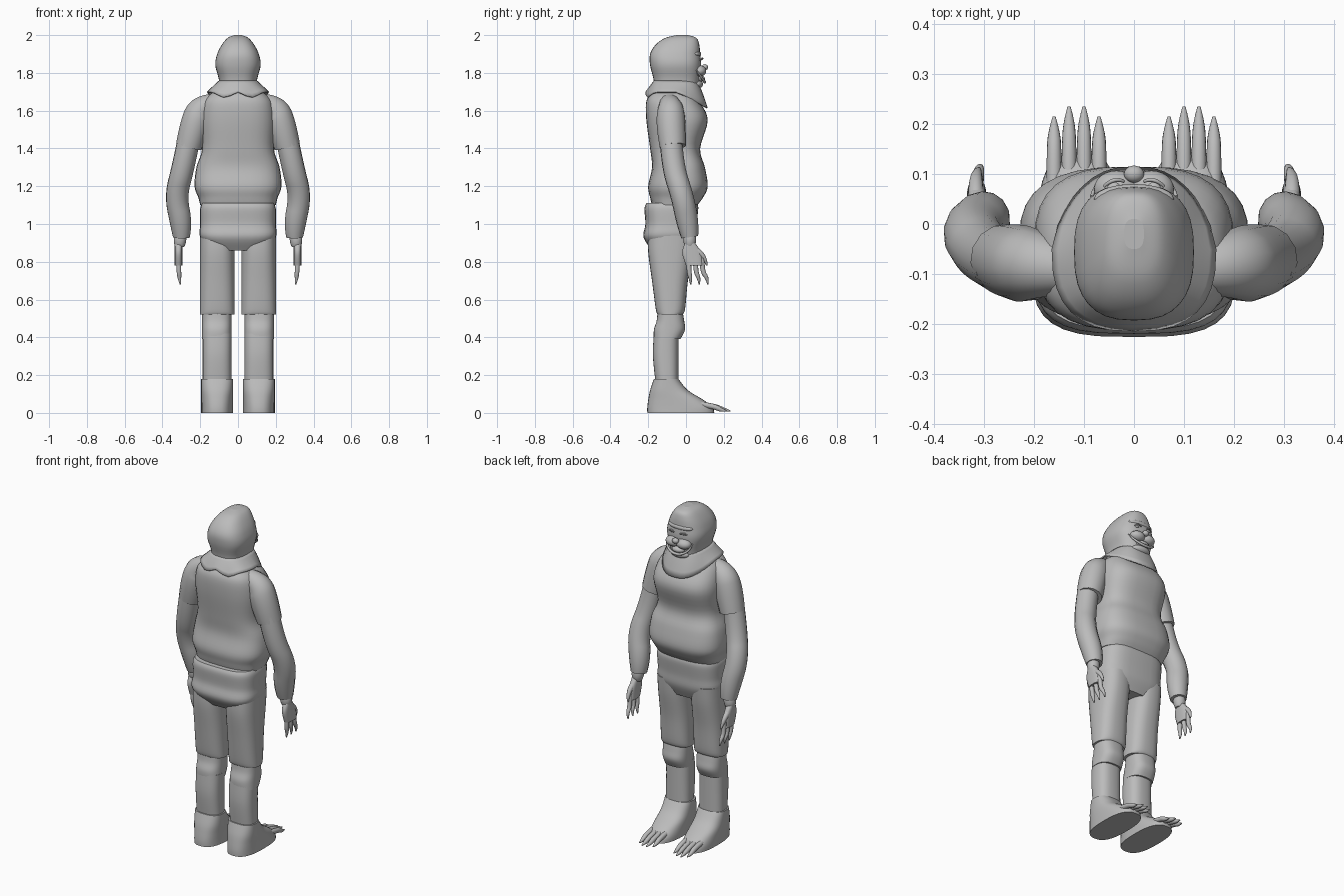
import bpy, bmesh, math
from mathutils import Vector

cube = bpy.data.objects.get("Cube")
if cube:
    bpy.data.objects.remove(cube, do_unlink=True)

colour = (.5, .5, .5, 1)
grey = bpy.data.materials.new("plain grey")
grey.use_nodes = True
grey.diffuse_color = colour
grey.node_tree.nodes["Principled BSDF"].inputs["Base Color"].default_value = colour


def finish(name, data, mirrored):
    part = bpy.data.objects.new(name, data)
    bpy.context.collection.objects.link(part)
    data.materials.append(grey)
    if mirrored:
        part.modifiers.new("other side", 'MIRROR').use_mirror_merge = False
    return part


def finish_bmesh(name, bm, mirrored):
    bmesh.ops.recalc_face_normals(bm, faces=bm.faces)
    for face in bm.faces:
        face.smooth = len(face.verts) <= 4
    mesh = bpy.data.meshes.new(name)
    bm.to_mesh(mesh)
    bm.free()
    return finish(name, mesh, mirrored)


def skin(name, rings, mirrored, capped=True):
    """Bridge equal rings of points into one surface."""
    bm = bmesh.new()
    loops = [[bm.verts.new(point) for point in ring] for ring in rings]
    for low, high in zip(loops, loops[1:]):
        for i in range(len(low)):
            bm.faces.new((low[i - 1], low[i], high[i], high[i - 1]))
    if capped:
        bm.faces.new(loops[0])
        bm.faces.new(loops[-1])
    return finish_bmesh(name, bm, mirrored)


def oval(height, left, right, back, front, power, count=32):
    """Rounded rectangle; a higher power gives squarer corners."""
    ring = []
    for i in range(count):
        angle = math.tau * i / count
        across, along = (math.copysign(abs(v) ** (2 / power), v)
                         for v in (math.cos(angle), math.sin(angle)))
        ring.append(Vector((left + right + (right - left) * across,
                            back + front + (front - back) * along, height * 2)) / 2)
    return ring


def smooth_rows(rows, steps=5):
    """Pass a flowing curve through the given cross-section sizes."""
    rows = [Vector(row) for row in rows]
    padded = [rows[0], *rows, rows[-1]]
    for before, start, end, after in zip(padded, padded[1:], padded[2:], padded[3:]):
        for step in range(steps):
            t = step / steps
            ease = t * t * (3 - 2 * t)
            pull_in = (end - before) / 2 * (t * (1 - t) ** 2)
            pull_out = (after - start) / 2 * (t * t * (1 - t))
            yield start.lerp(end, ease) + pull_in - pull_out
    yield rows[-1]


def body(name, rows, power=2.6):
    """Central part from rows of height, half width, back and front."""
    skin(name, [oval(z, -half, half, back, front, power)
                for z, half, back, front in smooth_rows(rows)], False)


def pair(name, inner, outer, rows, power=2.6):
    """Mirrored part of even width from rows of height, back and front."""
    skin(name, [oval(z, inner, outer, back, front, power)
                for z, back, front in smooth_rows(rows)], True)


def strand(name, points, mirrored=True):
    """Round tapered strand through points of x, y, z and radius."""
    curve = bpy.data.curves.new(name, 'CURVE')
    curve.dimensions = '3D'
    curve.bevel_depth = 1
    curve.bevel_resolution = 5
    curve.use_fill_caps = True
    spline = curve.splines.new('NURBS')
    spline.points.add(len(points) - 1)
    for point, (x, y, z, radius) in zip(spline.points, points):
        point.co = (x, y, z, 1)
        point.radius = radius
    spline.use_endpoint_u = True
    spline.order_u = 3
    return finish(name, curve, mirrored)


def ball(name, centre, size, mirrored=False):
    bm = bmesh.new()
    bmesh.ops.create_uvsphere(bm, u_segments=24, v_segments=16, radius=1)
    for vert in bm.verts:
        vert.co = Vector(centre) + vert.co * Vector(size)
    finish_bmesh(name, bm, mirrored)


# Pullover: hem, belly, waist, chest and neckline
body("pullover", [(1.1, .2, -.18, .06), (1.14, .21, -.19, .09), (1.2, .23, -.2, .115),
                  (1.3, .22, -.18, .1), (1.4, .19, -.19, .075), (1.55, .2, -.21, .115),
                  (1.65, .18, -.21, .07), (1.7, .13, -.18, .03)], power=2.8)

# Sleeves: short outer sleeve over a loose long one
strand("upper_sleeves", [(.13, -.09, 1.64, .05), (.2, -.08, 1.62, .07), (.23, -.08, 1.52, .08),
                         (.26, -.07, 1.41, .07)])
strand("lower_sleeves", [(.26, -.08, 1.45, .06), (.29, -.07, 1.3, .06), (.33, -.02, 1.15, .06),
                         (.3, .01, 1, .06), (.3, .02, .93, .045)])

# Hands: wrist, palm, three fingers and a thumb
strand("wrists", [(.305, .02, .95, .03), (.307, .02, .91, .04), (.31, .02, .88, .025)])
pair("palms", .295, .335, [(.91, 0, .04), (.85, -.02, .08), (.78, 0, .09)])
for finger in range(3):
    y = .015 + .035 * finger
    tip = y + .01 * (finger + 1)
    strand(f"fingers_{finger}", [(.315, y, .82, .013), (.313, y, .75, .013),
                                 (.31, tip, .71, .01), (.305, tip, .68, .003)])
strand("thumbs", [(.315, .04, .87, .016), (.32, .1, .84, .016), (.31, .11, .78, .004)])

# Trousers: square seat, straight thighs and a gathered roll at the knee
body("trouser_seat", [(1.11, .19, -.21, .06), (1.08, .2, -.22, .065), (1, .2, -.215, .055),
                      (.93, .2, -.225, .05), (.86, .14, -.18, .02)], power=3.2)
pair("trouser_thighs", .018, .202, [(.95, -.2, .045), (.85, -.2, .035), (.7, -.18, .01),
                                    (.55, -.16, -.005), (.52, -.15, -.02)])
pair("trouser_knees", .035, .19, [(.55, -.15, -.02), (.49, -.155, -.01), (.44, -.17, -.005),
                                  (.39, -.17, -.03)])
pair("shins", .035, .187, [(.42, -.17, -.04), (.3, -.175, -.04), (.15, -.16, -.04)])

# Feet: heel and instep, then four long toes
pair("feet", .026, .195, [(.18, -.17, -.04), (.12, -.19, .01), (.07, -.2, .09),
                          (.03, -.205, .14), (0, -.205, .15)])
for toe in range(4):
    x = .07 + .03 * toe
    end = .235 if toe in (1, 2) else .215
    strand(f"toes_{toe}", [(x, .08, .045, .015), (x, .15, .035, .015),
                           (x, end - .03, .015, .012), (x, end, .01, .003)])

# Head: neck, jaw, wide temples and a narrow crown
body("head", [(1.66, .12, -.18, .05), (1.75, .1, -.17, .07), (1.84, .12, -.19, .08),
              (1.9, .11, -.19, .075), (1.95, .085, -.16, .07), (1.985, .055, -.11, .055),
              (2, .02, -.05, .01)])


# Collar: draped over the shoulders, pointed at the front
def collar_ring(spread):
    ring = []
    for x, y, z in oval(1.76 - spread * .06, -.1 - spread * .065, .1 + spread * .065,
                        -.17 - spread * .045, .06 + spread * .055, 2.6):
        forward = max(0, y + .04) * spread
        dip = max(0, -.15 - y) * spread * math.sin(abs(x) * 20) ** 2 / 2
        ring.append((x * (1 - forward * 1.6), y, z - forward * .55 - dip))
    return ring


collar = skin("collar", [collar_ring(step / 5) for step in range(6)], False, False)
collar.modifiers.new("cloth", 'SOLIDIFY').thickness = .008

# Face: brow, eyes, muzzle, nose, tongue and grin
ball("brow", (0, .05, 1.9), (.08, .03, .02))
ball("eyes", (.04, .07, 1.87), (.014, .014, .008), True)
strand("eyelids", [(.02, .085, 1.87, .003), (.04, .095, 1.885, .005), (.06, .075, 1.87, .003)])
ball("cheeks", (.035, .07, 1.81), (.045, .037, .03), True)
ball("nose", (0, .1, 1.83), (.02, .017, .016))
ball("tongue", (0, .07, 1.77), (.04, .03, .02))
ball("chin", (0, .055, 1.74), (.06, .035, .025))
grin = []
for step in range(9):
    angle = math.pi * step / 8
    grin.append((.085 * math.cos(angle), .055 + .045 * math.sin(angle),
                 1.815 - .065 * math.sin(angle), .003 + .005 * math.sin(angle)))
strand("grin", grin, False)
